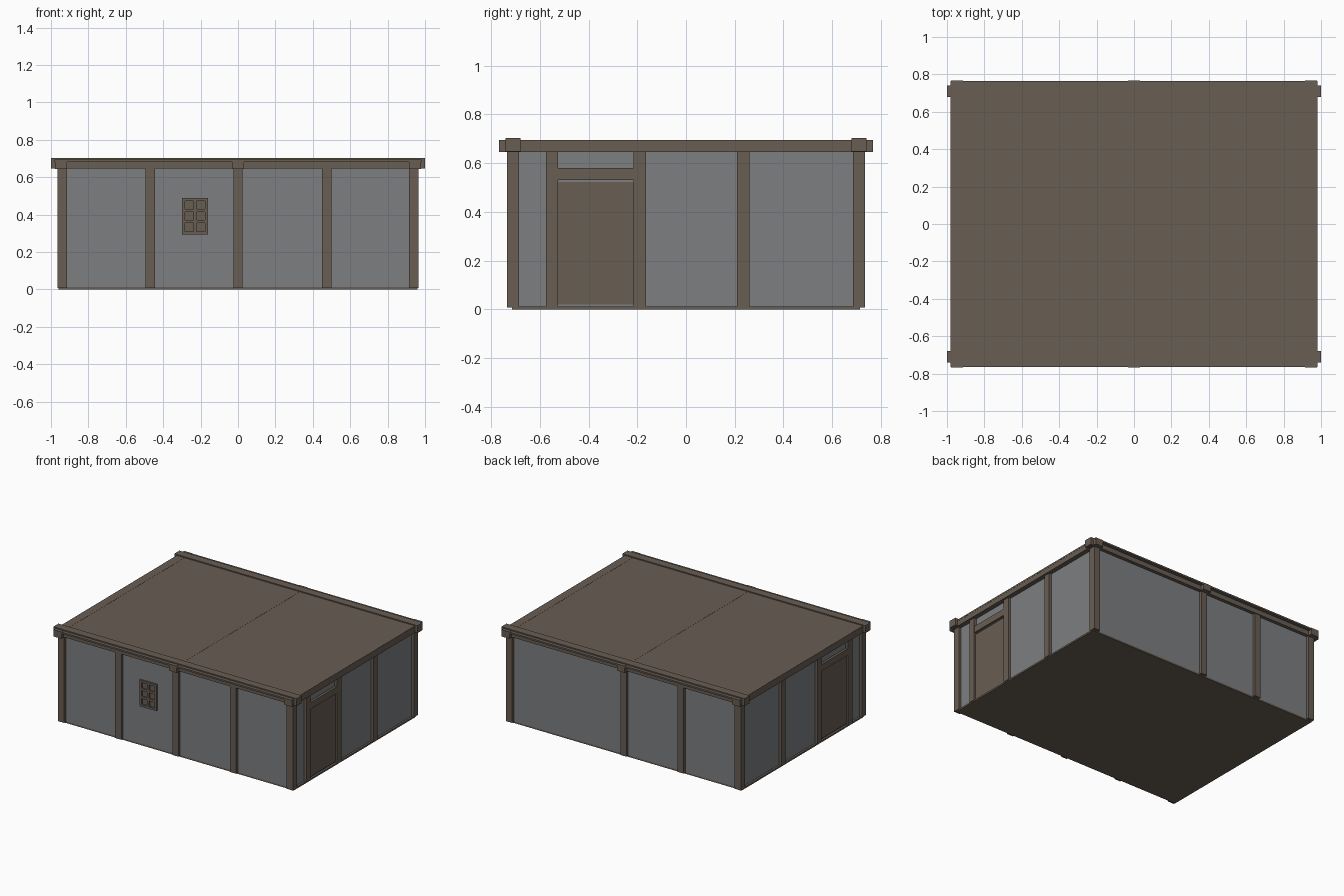
import bpy

if "Cube" in bpy.data.objects:
    bpy.data.objects.remove(bpy.data.objects["Cube"])


def material(name, rgb):
    m = bpy.data.materials.new(name)
    m.diffuse_color = (*rgb, 1)
    m.use_nodes = True
    m.node_tree.nodes["Principled BSDF"].inputs["Base Color"].default_value = m.diffuse_color
    return m


WOOD = material("brown_wood", (0.138, 0.109, 0.087))
PLASTER = material("grey_plaster", (0.205, 0.210, 0.216))


def box(name, x0, x1, y0, y1, z0, z1, mat=WOOD):
    bpy.ops.mesh.primitive_cube_add(size=1, location=((x0 + x1) / 2, (y0 + y1) / 2, (z0 + z1) / 2))
    o = bpy.context.object
    o.name = name
    o.scale = (abs(x1 - x0), abs(y1 - y0), abs(z1 - z0))
    bpy.ops.object.transform_apply(location=False, rotation=False, scale=True)
    o.data.materials.append(mat)
    return o


WX, WY = 0.945, 0.715   # outer wall planes
H = 0.025               # half post width

# floor slab and plaster walls
box("floor", -0.96, 0.96, -WY, WY, 0, 0.012)
for s in (-1, 1):
    box("long_wall", -WX, WX, s * (WY - 0.02), s * WY, 0.012, 0.685, PLASTER)
    box("end_wall", s * (WX - 0.02), s * WX, -WY + 0.02, WY - 0.02, 0.012, 0.685, PLASTER)

# roof slab
box("roof", -0.98, 0.98, -0.765, 0.765, 0.682, 0.694)

# long plates along x, standing slightly proud of the roof
for s in (-1, 1):
    box("long_beam", -1, 1, s * 0.68, s * 0.74, 0.647, 0.702)

# cross beams along y
for x in (-0.947, 0, 0.947):
    box("cross_beam", x - 0.032, x + 0.032, -0.767, 0.767, 0.645, 0.695)

# corner posts
for sx in (-1, 1):
    for sy in (-1, 1):
        box("corner_post", sx * 0.915, sx * 0.965, sy * 0.685, sy * 0.735, 0.008, 0.66)

# front and back posts
for s, xs in ((-1, (-0.47, 0, 0.475)), (1, (-0.47, 0))):
    for x in xs:
        box("wall_post", x - H, x + H, s * 0.685, s * 0.735, 0.008, 0.66)

# end wall posts, doors and lintels
for s in (-1, 1):
    for y in (-0.55, -0.19, 0.235):
        box("end_post", s * 0.915, s * 0.965, y - H, y + H, 0.008, 0.66)
    box("door", s * 0.935, s * 0.951, -0.525, -0.215, 0.02, 0.522)
    box("door_lintel", s * 0.915, s * 0.963, -0.525, -0.215, 0.531, 0.58)

# front window: plate with raised frame and bars (two by three panes)
x0, x1, z0, z1 = -0.30, -0.16, 0.295, 0.49
F, B = -WY - 0.014, -WY + 0.005
box("window_pane", x0, x1, -WY - 0.003, B, z0, z1)
for i in range(3):
    x = x0 + 0.008 + i * (x1 - x0 - 0.016) / 2
    box("window_upright", x - 0.008, x + 0.008, F, B, z0, z1)
for i in range(4):
    z = z0 + 0.008 + i * (z1 - z0 - 0.016) / 3
    box("window_bar", x0, x1, F, B, z - 0.008, z + 0.008)
